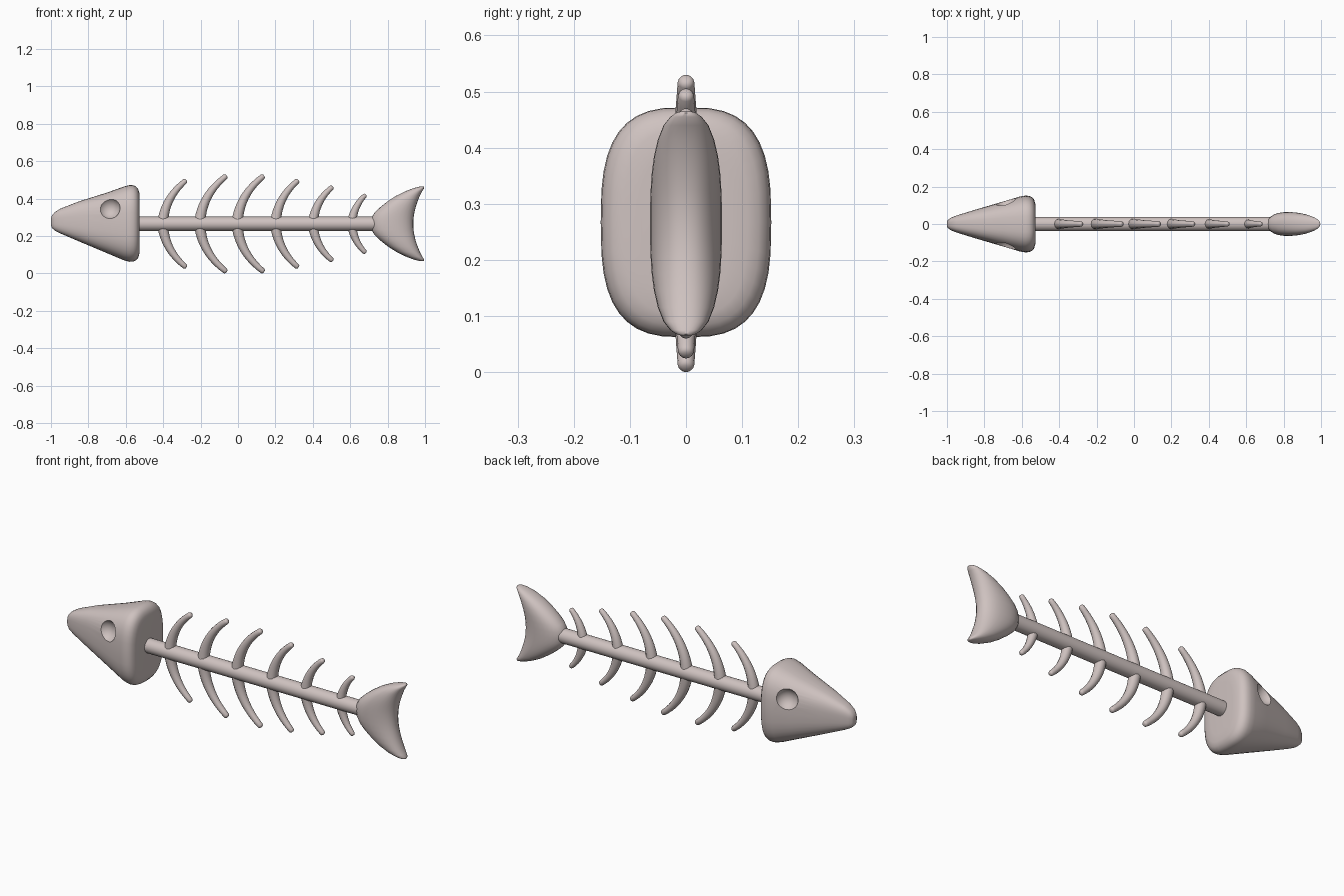
import bpy, bmesh, math
from mathutils import Vector

if "Cube" in bpy.data.objects:
    bpy.data.objects.remove(bpy.data.objects["Cube"])

bone = bpy.data.materials.new("pale bone")
bone.diffuse_color = (0.62, 0.54, 0.525, 1)
bone.use_nodes = True
bone.node_tree.nodes["Principled BSDF"].inputs["Base Color"].default_value = bone.diffuse_color
ZC = 0.265  # height of the backbone


def oval(a, b, n, power):
    """Points of a superellipse with half sizes a, b."""
    pts = []
    for i in range(n):
        t = 2 * math.pi * i / n
        c, s = math.cos(t), math.sin(t)
        pts.append((a * math.copysign(abs(c) ** (2 / power), c),
                    b * math.copysign(abs(s) ** (2 / power), s)))
    return pts


def loft(name, rings, subdiv=0):
    """Skin a list of point rings and cap both ends."""
    bm = bmesh.new()
    loops = [[bm.verts.new(p) for p in r] for r in rings]
    n = len(loops[0])
    for a, b in zip(loops, loops[1:]):
        for i in range(n):
            bm.faces.new((a[i], a[(i + 1) % n], b[(i + 1) % n], b[i]))
    bm.faces.new(loops[0])
    bm.faces.new(loops[-1])
    bmesh.ops.recalc_face_normals(bm, faces=bm.faces)
    me = bpy.data.meshes.new(name)
    bm.to_mesh(me)
    bm.free()
    ob = bpy.data.objects.new(name, me)
    bpy.context.collection.objects.link(ob)
    me.materials.append(bone)
    if subdiv:
        ob.modifiers.new("smooth", 'SUBSURF').levels = subdiv
        ob.modifiers["smooth"].render_levels = subdiv
    return ob


def smooth(ob, angle=40):
    bpy.ops.object.select_all(action='DESELECT')
    ob.select_set(True)
    bpy.context.view_layer.objects.active = ob
    bpy.ops.object.shade_smooth_by_angle(angle=math.radians(angle))


# head: rounded wedge, (x, half width, half height, centre z)
sections = [(-1.0, .012, .018, .275), (-.995, .022, .033, .276), (-.98, .033, .049, .278),
            (-.95, .045, .066, .28), (-.85, .076, .107, .278), (-.7, .12, .162, .27),
            (-.61, .147, .197, .267), (-.58, .152, .205, .267), (-.56, .15, .204, .267),
            (-.545, .143, .197, .267), (-.534, .13, .184, .267), (-.528, .11, .165, .267),
            (-.526, .08, .13, .267)]
head = loft("head", [[(x, y, zc + z) for y, z in oval(hy, hz, 40, 2.9)]
                     for x, hy, hz, zc in sections])

# eye sockets: spheres cut from both sides
for side in (-1, 1):
    bpy.ops.mesh.primitive_uv_sphere_add(segments=32, ring_count=16, radius=.06,
                                         location=(-.69, side * .142, .35))
    cutter = bpy.context.object
    cutter.name = "eye_cutter"
    cutter.data.materials.append(bone)
    cutter.hide_render = True
    mod = head.modifiers.new("eye", 'BOOLEAN')
    mod.operation, mod.object, mod.solver = 'DIFFERENCE', cutter, 'EXACT'
    bpy.context.view_layer.objects.active = head
    bpy.ops.object.modifier_apply(modifier=mod.name)
    bpy.data.objects.remove(cutter)
smooth(head)

# backbone
bpy.ops.mesh.primitive_cylinder_add(vertices=24, radius=.038, depth=1.32,
                                    location=(.1, 0, ZC), rotation=(0, math.pi / 2, 0))
spine = bpy.context.object
spine.name = "backbone"
spine.data.materials.append(bone)
smooth(spine)


def rib(name, x, dx, height, up):
    """Tapered rib that sweeps back from the backbone."""
    p0, p1, p2 = Vector((x, 0)), Vector((x + .01, height * .6)), Vector((x + dx, height))
    size = .6 + .4 * height / .26
    rings = []
    steps = 12
    for i in range(steps + 1):
        t = i / steps
        p = p0 * (1 - t) ** 2 + p1 * 2 * t * (1 - t) + p2 * t * t
        d = ((p1 - p0) * (1 - t) + (p2 - p1) * t).normalized()
        nrm = Vector((d.y, -d.x))
        w = (.031 - .016 * t) * size
        rings.append((p, nrm, w))
    # rounded tip
    p, nrm, w = rings[-1]
    for off, k in ((.006, .8), (.009, .4)):
        rings.append((p + d * off, nrm, w * k))
    pts = [[(q.x + n.x * a, b, ZC + up * (q.y + n.y * a)) for a, b in oval(w, w, 12, 2)]
           for q, n, w in rings]
    smooth(loft(name, pts), 60)


# ribs: (root x, backward sweep, height)
for i, (x, dx, h) in enumerate([(-.403, .12, .228), (-.205, .137, .252), (-.005, .137, .252),
                                (.2, .116, .228), (.4, .1, .193), (.607, .07, .15)]):
    rib("upper_rib_%d" % (i + 1), x, dx, h, 1)
    rib("lower_rib_%d" % (i + 1), x, dx, h, -1)

# tail: stacked ovals, (distance from centre, front x, rear x, half thickness)
half = [(0, .71, .937, .064), (.03, .713, .938, .064), (.06, .73, .943, .063),
        (.09, .762, .95, .061), (.12, .8, .96, .057), (.15, .846, .972, .05),
        (.175, .897, .985, .04), (.19, .937, .995, .028), (.197, .963, .996, .018),
        (.2, .978, .992, .008)]
stack = [(-d, a, b, h) for d, a, b, h in half[:0:-1]] + half
tail = loft("tail", [[((a + b) / 2 + u, v, ZC + d) for u, v in oval((b - a) / 2, h, 28, 2.2)]
                     for d, a, b, h in stack])
smooth(tail, 60)
